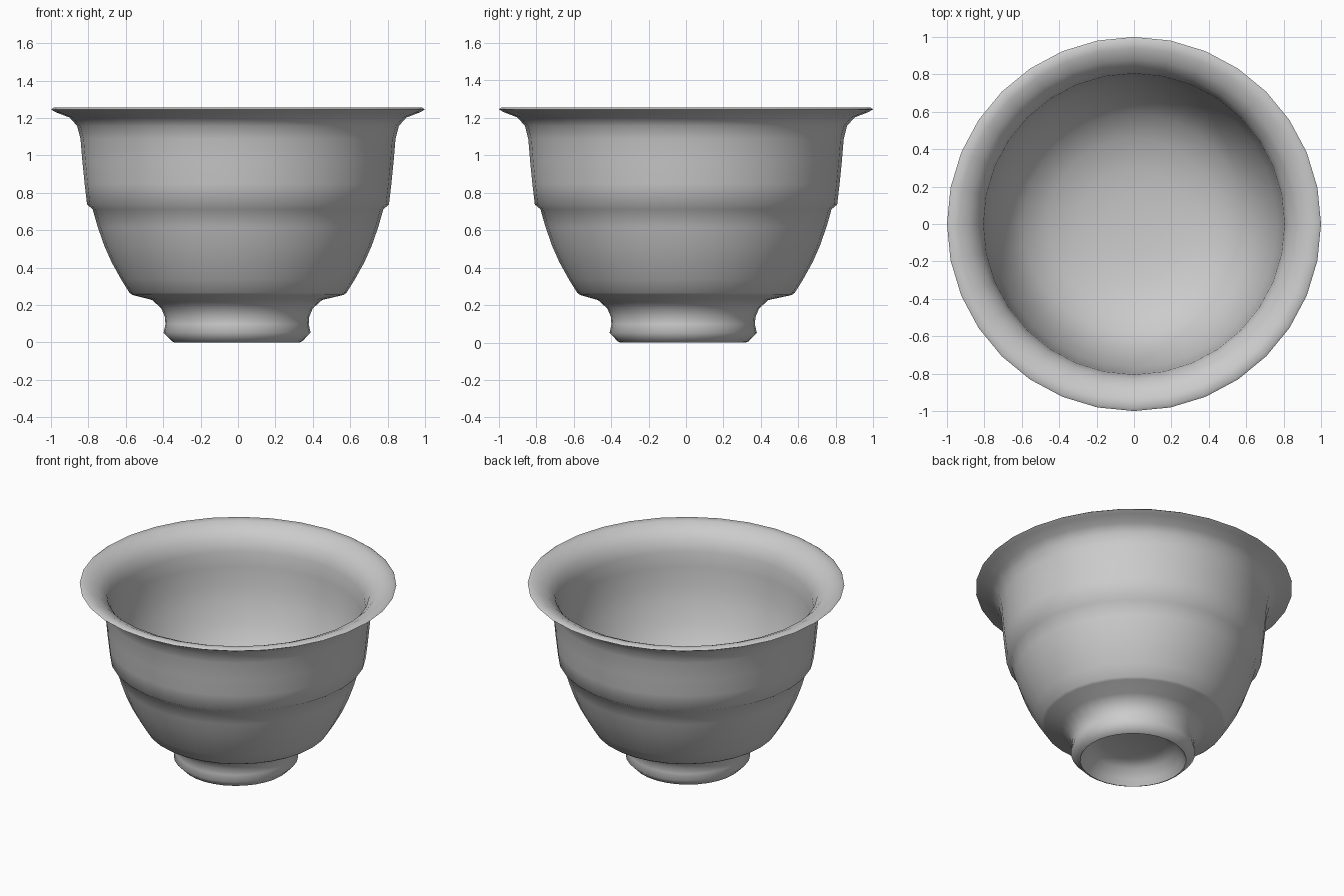
import bpy, bmesh, math

if "Cube" in bpy.data.objects:
    bpy.data.objects.remove(bpy.data.objects["Cube"])

SEGMENTS = 32

# Closed radius/height profile: underside, foot, body, rim, interior
profile = [
    (0, 0.13), (0.20, 0.125), (0.27, 0.10), (0.31, 0.04), (0.335, 0.003),
    (0.35, 0.01), (0.393, 0.055), (0.383, 0.10), (0.386, 0.14), (0.405, 0.185),
    (0.455, 0.23), (0.565, 0.257), (0.58, 0.268),
    (0.625, 0.34), (0.675, 0.43), (0.715, 0.52), (0.75, 0.62), (0.777, 0.715),
    (0.807, 0.74), (0.82, 0.85), (0.832, 0.97), (0.842, 1.09), (0.86, 1.16),
    (0.90, 1.205), (0.97, 1.232), (1.0, 1.248), (0.985, 1.258),
    (0.94, 1.253), (0.88, 1.225), (0.83, 1.175), (0.805, 1.10), (0.798, 1.0),
    (0.79, 0.88), (0.765, 0.76), (0.725, 0.64), (0.67, 0.52), (0.59, 0.42),
    (0.46, 0.34), (0.30, 0.295), (0.15, 0.28), (0, 0.275),
]


def lathe(name, points):
    bm = bmesh.new()
    verts = [bm.verts.new((r, 0, z)) for r, z in points]
    edges = [bm.edges.new(pair) for pair in zip(verts, verts[1:])]
    bmesh.ops.spin(bm, geom=verts + edges, cent=(0, 0, 0), axis=(0, 0, 1),
                   angle=math.tau, steps=SEGMENTS, use_duplicate=False)
    bmesh.ops.remove_doubles(bm, verts=bm.verts, dist=0.0005)
    bmesh.ops.recalc_face_normals(bm, faces=bm.faces)
    # Slightly hand-thrown, off-centre foot
    for v in bm.verts:
        if v.co.z < 0.25:
            v.co.x -= 0.005
            v.co.y -= 0.015
    low = min(v.co.z for v in bm.verts)
    bmesh.ops.translate(bm, vec=(0, 0, -low), verts=bm.verts)
    mesh = bpy.data.meshes.new(name)
    bm.to_mesh(mesh)
    bm.free()
    obj = bpy.data.objects.new(name, mesh)
    bpy.context.collection.objects.link(obj)
    return obj


# Footed bowl with flared rim
bowl = lathe("footed_bowl", profile)
bpy.context.view_layer.objects.active = bowl
bowl.select_set(True)
bpy.ops.object.shade_smooth_by_angle(angle=math.radians(60))
